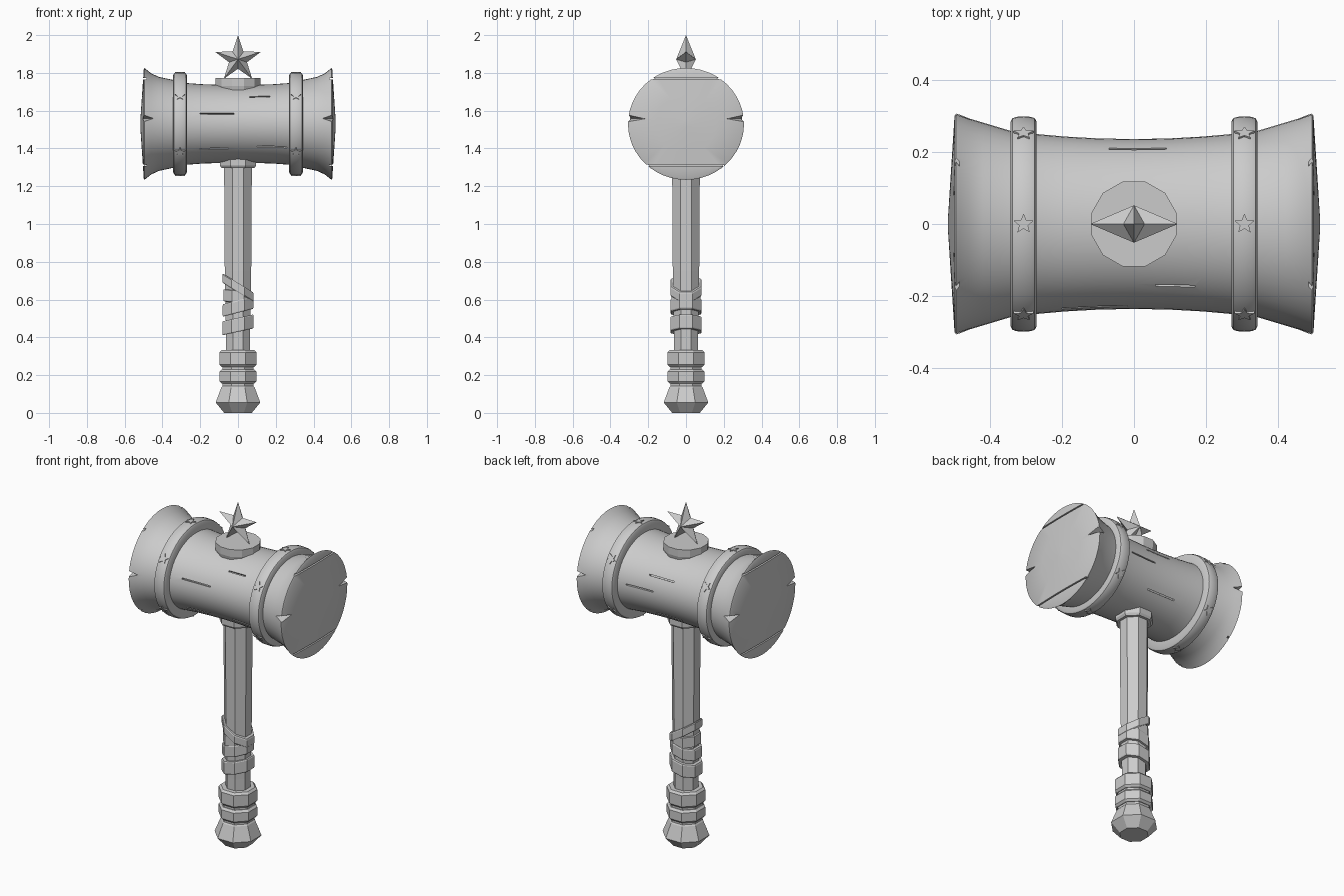
import bpy, bmesh
from math import sin, cos, pi, radians
from mathutils import Vector, Matrix

if "Cube" in bpy.data.objects:
    bpy.data.objects.remove(bpy.data.objects["Cube"])

CZ = 1.53  # height of the hammer head axis


def make(name, bm, smooth=None):
    bmesh.ops.recalc_face_normals(bm, faces=bm.faces)
    me = bpy.data.meshes.new(name)
    bm.to_mesh(me)
    bm.free()
    ob = bpy.data.objects.new(name, me)
    bpy.context.collection.objects.link(ob)
    if smooth:
        shade(ob, smooth)
    return ob


def shade(ob, angle):
    bpy.ops.object.select_all(action='DESELECT')
    ob.select_set(True)
    bpy.context.view_layer.objects.active = ob
    bpy.ops.object.shade_smooth_by_angle(angle=radians(angle))


def loft(name, rings, smooth=None):
    """Skin a list of closed point rings and cap both ends."""
    bm = bmesh.new()
    vs = [[bm.verts.new(p) for p in r] for r in rings]
    n = len(vs[0])
    for a, b in zip(vs, vs[1:]):
        for i in range(n):
            j = (i + 1) % n
            bm.faces.new((a[i], a[j], b[j], b[i]))
    bm.faces.new(vs[0])
    bm.faces.new(vs[-1])
    return make(name, bm, smooth)


def x_loft(name, secs, n=48, smooth=35):
    """Elliptical sections (x, y radius, z radius) along the head axis."""
    return loft(name, [[(x, ry * sin(2 * pi * i / n), CZ + rz * cos(2 * pi * i / n))
                        for i in range(n)] for x, ry, rz in secs], smooth)


def z_loft(name, prof, n=8, slope=0.0):
    """Faceted column (z, half width across flats), optionally sheared along x."""
    k = 1 / cos(pi / n)
    rings = []
    for z, r in prof:
        pts = [(r * k * cos(2 * pi * (i + .5) / n), r * k * sin(2 * pi * (i + .5) / n))
               for i in range(n)]
        rings.append([(x, y, z + slope * x) for x, y in pts])
    return loft(name, rings)


# Head barrel, mirrored profile with flared, slightly domed ends
half = [(.10, .238, .207), (.19, .243, .210), (.27, .250, .216), (.34, .258, .232),
        (.42, .282, .249), (.46, .294, .268), (.485, .304, .288), (.495, .307, .296),
        (.499, .300, .288), (.508, .16, .155), (.517, .02, .02)]
head = x_loft("hammer_head", [(-x, a, b) for x, a, b in reversed(half)]
              + [(0, .236, .205)] + half)

# Cutter: rim notches, end-face grooves and splits in the barrel
cut = bmesh.new()


def box(center, size, rot=0.0):
    m = (Matrix.Translation(center) @ Matrix.Rotation(rot, 4, 'X')
         @ Matrix.Diagonal((*size, 1)))
    bmesh.ops.create_cube(cut, size=1, matrix=m)


for sx in (-1, 1):
    for sy in (-1, 1):
        z = 1.56
        v = [cut.verts.new(p) for p in (
            (sx * .43, sy * .31, z), (sx * .53, sy * .185, z - .004),
            (sx * .54, sy * .34, z + .036), (sx * .54, sy * .34, z - .036))]
        for f in ((0, 1, 2), (0, 3, 1), (0, 2, 3), (1, 3, 2)):
            cut.faces.new([v[i] for i in f])
    box((sx * .51, .01, 1.77), (.05, .42, .008))
    box((sx * .51, -.01, 1.31), (.05, .42, .008))
# (x start, x end, angle from top: positive towards the back)
for x0, x1, a in ((-.20, -.05, -129), (.10, .26, -125), (-.07, .09, 62), (.06, .17, -46),
                  (-.2, -.02, -75), (.05, .22, 85), (-.12, .06, 128)):
    a = radians(a)
    box(((x0 + x1) / 2, .239 * sin(a), CZ + .208 * cos(a)), (x1 - x0, .007, .03), -a)
cutter = make("head_cutter", cut)
cutter.hide_render = True
mod = head.modifiers.new("cuts", 'BOOLEAN')
mod.operation = 'DIFFERENCE'
mod.solver = 'EXACT'
mod.object = cutter
bpy.context.view_layer.objects.active = head
bpy.ops.object.modifier_apply(modifier="cuts")
bpy.data.objects.remove(cutter)
shade(head, 30)


def star(name, R, r, depth, mat, flat=False):
    """Five-pointed star in local xz plane, domed to +-depth or extruded flat."""
    pts = [Vector(((R, r)[i % 2] * sin(i * pi / 5), 0, (R, r)[i % 2] * cos(i * pi / 5)))
           for i in range(10)]
    if flat:
        off = Vector((0, depth, 0))
        ob = loft(name, [[mat @ (p + s * off) for p in pts] for s in (-1, 1)])
        return ob
    bm = bmesh.new()
    vs = [bm.verts.new(mat @ p) for p in pts]
    for s in (-1, 1):
        c = bm.verts.new(mat @ Vector((0, s * depth, 0)))
        for i in range(10):
            bm.faces.new((vs[i], vs[(i + 1) % 10], c))
    return make(name, bm)


# Rounded bands around the head with six small stars each
for sx, side in ((-1, "left"), (1, "right")):
    prof = [(.271, -.06), (.271, -.014), (.276, -.005), (.287, -.001), (.307, 0),
            (.327, -.001), (.338, -.005), (.343, -.014), (.343, -.06)]
    x_loft(f"head_band_{side}", [(sx * x, .299 + d, .272 + d) for x, d in prof])
    for i, deg in enumerate((0, 57, 123, 180, 237, 303)):
        a = radians(deg)
        normal = Vector((0, sin(a) / .299, cos(a) / .272)).normalized()
        up = Vector((0, normal.z, -normal.y))
        m = Matrix((Vector((1, 0, 0)), normal, up)).transposed().to_4x4()
        m.translation = (sx * .307, .299 * sin(a), CZ + .272 * cos(a))
        star(f"band_star_{side}_{i}", .029, .013, .004, m, flat=True)

# Top plinth and star ornament
z_loft("top_plinth", [(1.68, .105), (1.73, .118), (1.772, .118)], n=12)
star("top_star", .128, .05, .052, Matrix.Translation((0, 0, 1.872)))

# Handle: collar, shaft, grip rings and pommel
z_loft("handle_collar", [(1.297, .088), (1.31, .096), (1.42, .096)])
z_loft("handle_shaft", [(.10, .062), (.40, .063), (.75, .070), (1.40, .074)])
for i, (z0, z1) in enumerate(((.155, .23), (.243, .333))):
    z_loft(f"grip_ring_{i}", [(z0, .086), (z0 + .012, .097), (z1 - .012, .097), (z1, .086)])
z_loft("grip_core", [(.12, .082), (.25, .082)])
z_loft("pommel", [(0, .073), (.055, .118), (.135, .088), (.145, .080)])

# Slanted wraps around the shaft
for i, (z, h, r, slope) in enumerate(((.466, .037, .083, .22), (.563, .033, .081, .26),
                                      (.663, .025, .082, -.62))):
    z_loft(f"handle_wrap_{i}", [(z - h, .06), (z - h, r - .003), (z - h + .006, r),
                                (z + h - .006, r), (z + h, r - .003), (z + h, .06)],
           slope=slope)
z_loft("handle_wrap_inner", [(.58, .06), (.585, .076), (.645, .076), (.65, .06)], slope=-.1)
